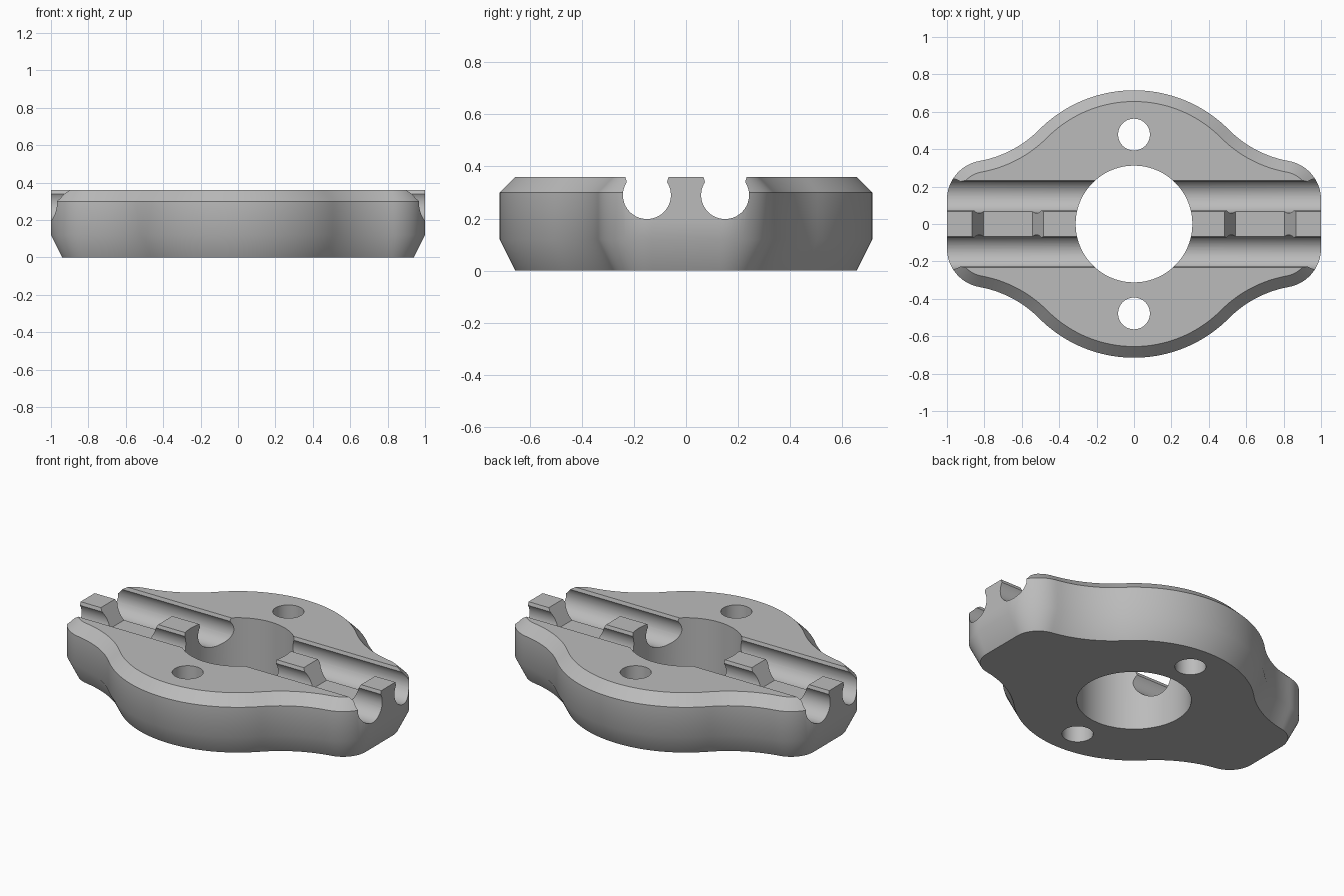
import bpy
import bmesh
from math import sin, cos, pi, atan2, sqrt, asin

cube = bpy.data.objects.get("Cube")
if cube:
    bpy.data.objects.remove(cube, do_unlink=True)

grey = bpy.data.materials.new("plain grey")
grey.use_nodes = True
color = (0.5, 0.5, 0.5, 1)
grey.diffuse_color = color
grey.node_tree.nodes["Principled BSDF"].inputs["Base Color"].default_value = color

HEIGHT = 0.36
HUB, FILLET, CORNER = 0.715, 0.6, 0.21      # outline radii
CX, CY = 0.79, 0.13                         # corner arc centre


def loft(name, rings):
    """Closed solid through matching rings of 3D points."""
    bm = bmesh.new()
    loops = [[bm.verts.new(p) for p in ring] for ring in rings]
    n = len(loops[0])
    for a, b in zip(loops, loops[1:]):
        for i in range(n):
            j = (i + 1) % n
            bm.faces.new((a[i], a[j], b[j], b[i]))
    bm.faces.new(loops[0])
    bm.faces.new(loops[-1])
    bmesh.ops.recalc_face_normals(bm, faces=bm.faces)
    mesh = bpy.data.meshes.new(name)
    bm.to_mesh(mesh)
    bm.free()
    mesh.materials.append(grey)
    obj = bpy.data.objects.new(name, mesh)
    bpy.context.collection.objects.link(obj)
    return obj


def arc(cx, cy, r, start, end, steps):
    angles = [start + (end - start) * i / steps for i in range(steps + 1)]
    return [(cx + r * cos(a), cy + r * sin(a)) for a in angles]


def outline(inset):
    """Round hub blended through concave fillets into two end lobes."""
    d = sqrt(CX * CX + CY * CY)
    r1, r2 = HUB + FILLET, CORNER + FILLET
    along = (d * d + r1 * r1 - r2 * r2) / (2 * d)
    across = sqrt(r1 * r1 - along * along)
    fx = (along * CX - across * CY) / d
    fy = (along * CY + across * CX) / d
    hub_end = atan2(fy, fx)
    lobe_start = atan2(fy - CY, fx - CX)
    quarter = arc(0, 0, HUB - inset, pi / 2, hub_end, 20)
    quarter += arc(fx, fy, FILLET + inset, hub_end + pi, lobe_start + pi, 14)[1:]
    quarter += arc(CX, CY, CORNER - inset, lobe_start, 0, 16)[1:]
    half = quarter + [(x, -y) for x, y in reversed(quarter)]
    return half + [(-x, y) for x, y in half[-2:0:-1]]


def prism_x(name, profile, x0, x1):
    return loft(name, [[(x, y, z) for y, z in profile] for x in (x0, x1)])


def prism_y(name, profile, y0, y1):
    return loft(name, [[(x, y, z) for x, z in profile] for y in (y0, y1)])


def combine(target, other, operation):
    mod = target.modifiers.new(operation.lower(), "BOOLEAN")
    mod.operation, mod.solver, mod.object = operation, "EXACT", other
    bpy.context.view_layer.objects.active = target
    bpy.ops.object.modifier_apply(modifier=mod.name)
    bpy.data.objects.remove(other, do_unlink=True)


def bore(y, radius, steps):
    ring = arc(0, y, radius, 0, 2 * pi, steps)[:-1]
    return loft("bore_cutter", [[(x, v, z) for x, v in ring] for z in (-0.1, 0.5)])


# Body with a tall lower taper and a short upper chamfer
levels = [(0.06, 0), (0, 0.12), (0, 0.3), (0.06, HEIGHT)]
body = loft("clamp_body", [[(x, y, z) for x, y in outline(i)] for i, z in levels])

# Centre rail runs square to both ends
rail = [(-0.11, 0.2), (0.11, 0.2), (0.11, HEIGHT), (-0.11, HEIGHT)]
combine(body, prism_x("rail", rail, -1, 1), "UNION")

# Two round cable grooves with slightly flared mouths
R, Z, NECK = 0.092, 0.29, 0.34
neck_angle = asin((NECK - Z) / R)
for side in (-1, 1):
    y = side * 0.15
    groove = arc(y, Z, R, pi - neck_angle, 2 * pi + neck_angle, 40)
    groove += [(y + 0.083, HEIGHT), (y + 0.083, 0.45), (y - 0.083, 0.45), (y - 0.083, HEIGHT)]
    combine(body, prism_x("groove_cutter", groove, -1.2, 1.2), "DIFFERENCE")

# Sloped notches in the rail
for side in (-1, 1):
    notch = [(0.484, HEIGHT), (0.544, 0.25), (0.805, 0.25), (0.865, HEIGHT),
             (0.865, 0.45), (0.484, 0.45)]
    notch = [(side * x, z) for x, z in notch]
    combine(body, prism_y("notch_cutter", notch, -0.1, 0.1), "DIFFERENCE")

# Centre bore and two screw holes
combine(body, bore(0, 0.312, 96), "DIFFERENCE")
for side in (-1, 1):
    combine(body, bore(side * 0.478, 0.085, 48), "DIFFERENCE")

bpy.ops.object.select_all(action="DESELECT")
body.select_set(True)
bpy.context.view_layer.objects.active = body
bpy.ops.object.shade_smooth_by_angle()
